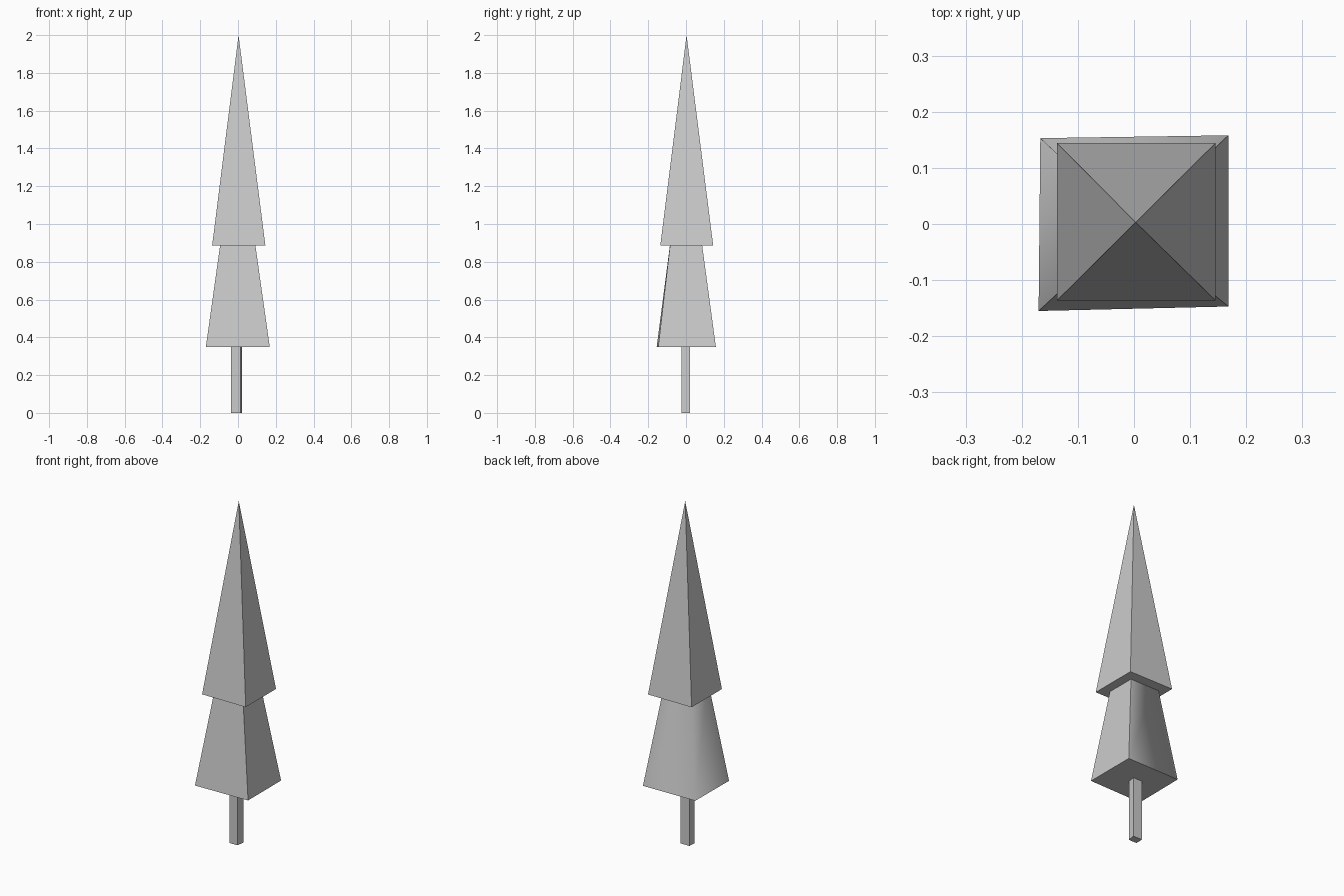
import bpy
import bmesh

cube = bpy.data.objects.get("Cube")
if cube:
    bpy.data.objects.remove(cube)

grey = bpy.data.materials.new("plain_grey")
grey.use_nodes = True
colour = (0.6, 0.6, 0.6, 1)
grey.diffuse_color = colour
grey.node_tree.nodes["Principled BSDF"].inputs["Base Color"].default_value = colour


def loft(name, base, z0, top, z1, soft_edge=None):
    """Join a four-cornered base to a top outline, or to a single tip.

    Corners run front left of frame, front right, back right, back left.
    soft_edge is the index of the one corner edge shaded smoothly."""
    bm = bmesh.new()
    low = [bm.verts.new((x, y, z0)) for x, y in base]
    high = [bm.verts.new((x, y, z1)) for x, y in top]
    bm.faces.new(low[::-1])
    if len(high) > 1:
        bm.faces.new(high)
    for i in range(4):
        j = (i + 1) % 4
        upper = [high[j], high[i]] if len(high) > 1 else high
        face = bm.faces.new([low[i], low[j]] + upper)
        face.smooth = soft_edge in (i, j)
    for edge in bm.edges:
        edge.smooth = soft_edge is not None and set(edge.verts) == {low[soft_edge], high[soft_edge]}
    bmesh.ops.recalc_face_normals(bm, faces=bm.faces)
    mesh = bpy.data.meshes.new(name)
    bm.to_mesh(mesh)
    bm.free()
    mesh.materials.append(grey)
    obj = bpy.data.objects.new(name, mesh)
    bpy.context.collection.objects.link(obj)
    return obj


def rect(x0, x1, y0, y1):
    return [(x0, y0), (x1, y0), (x1, y1), (x0, y1)]


# Slightly skewed square trunk
trunk = [(-0.038, -0.025), (0.014, -0.025), (0.02, 0.02), (-0.036, 0.02)]
loft("trunk", trunk, 0, trunk, 0.36)

# Lower foliage, uneven at the base, with one softened back corner
loft("lower_foliage",
     [(-0.17, -0.155), (0.168, -0.147), (0.168, 0.158), (-0.167, 0.153)], 0.35,
     rect(-0.086, 0.083, -0.077, 0.077), 0.95, soft_edge=3)

# Tall pointed upper foliage
loft("upper_foliage", rect(-0.137, 0.145, -0.136, 0.144), 0.885, [(0.003, 0.003)], 2.0)
